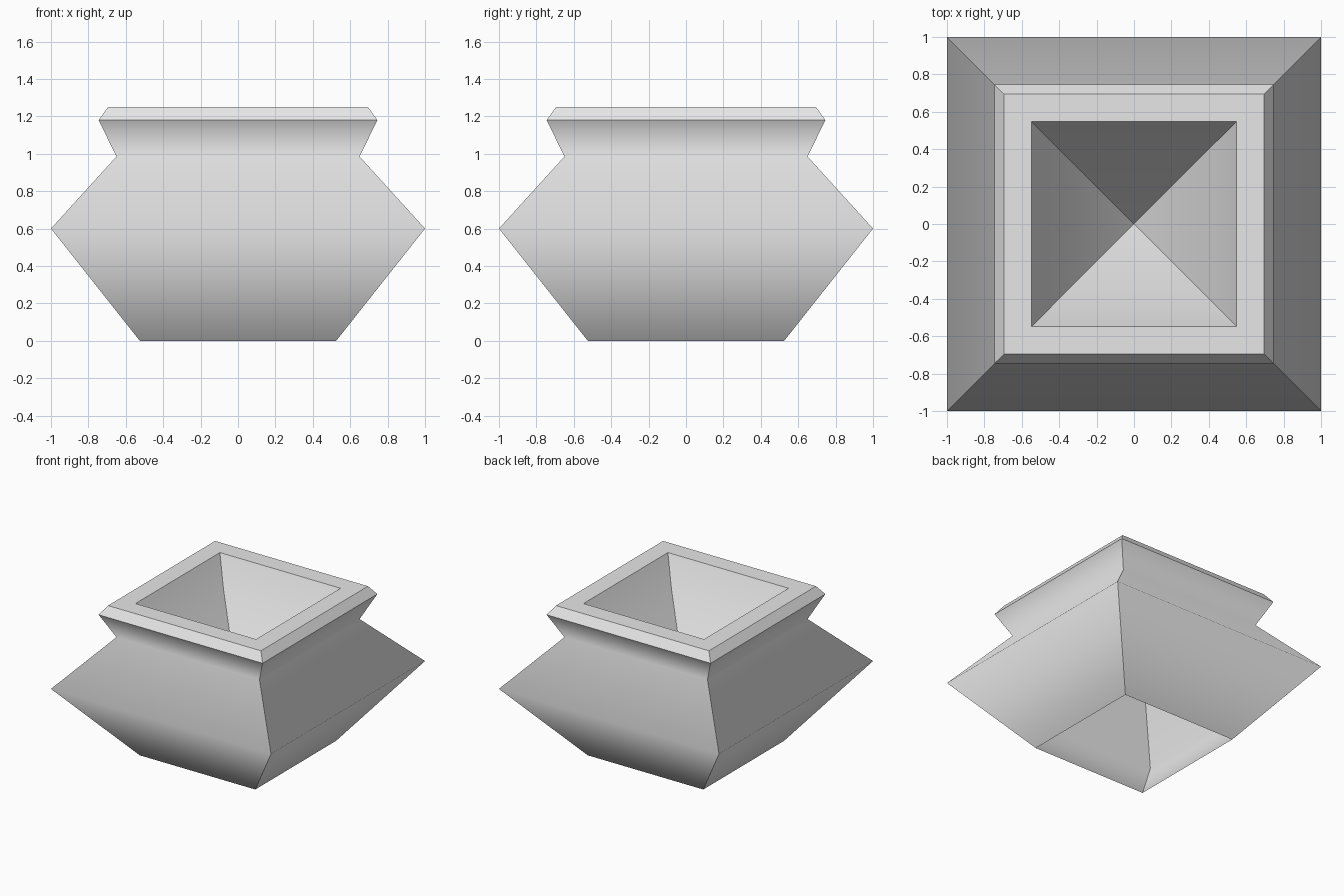
import bpy
import bmesh

cube = bpy.data.objects.get("Cube")
if cube:
    bpy.data.objects.remove(cube)

grey = bpy.data.materials.new("plain grey")
grey.use_nodes = True
grey.diffuse_color = (0.8, 0.8, 0.8, 1)
grey.node_tree.nodes["Principled BSDF"].inputs["Base Color"].default_value = (0.8, 0.8, 0.8, 1)

CORNERS = [(-1, -1), (1, -1), (1, 1), (-1, 1)]


def square_sweep(name, profile, smooth):
    """Sweep a (half width, height) profile around a square, with crisp corner edges."""
    bm = bmesh.new()
    rings = []
    for r, z in profile:
        if r == 0:
            rings.append([bm.verts.new((0, 0, z))] * 4)
        else:
            rings.append([bm.verts.new((x * r, y * r, z)) for x, y in CORNERS])
    for low, high in zip(rings, rings[1:]):
        for i in range(4):
            j = (i + 1) % 4
            loop = [low[i], low[j], high[j], high[i]]
            face = bm.faces.new(list(dict.fromkeys(loop)))
            face.smooth = smooth
        for a, b in zip(low, high):
            bm.edges.get((a, b)).smooth = False
    mesh = bpy.data.meshes.new(name)
    bm.to_mesh(mesh)
    bm.free()
    mesh.materials.append(grey)
    obj = bpy.data.objects.new(name, mesh)
    bpy.context.collection.objects.link(obj)
    return obj


# Outer wall: open at the foot, wide belly, narrow neck, flared lip
square_sweep("pot_wall", [(0.525, 0), (1, 0.6), (0.65, 0.985), (0.745, 1.18)], True)

# Chamfered rim with a flat top
square_sweep("pot_rim", [(0.745, 1.18), (0.695, 1.25), (0.548, 1.25)], False)

# Inner basin sinking to a point
square_sweep("pot_basin", [(0.548, 1.25), (0.44, 1.02), (0, 0.46)], True)
